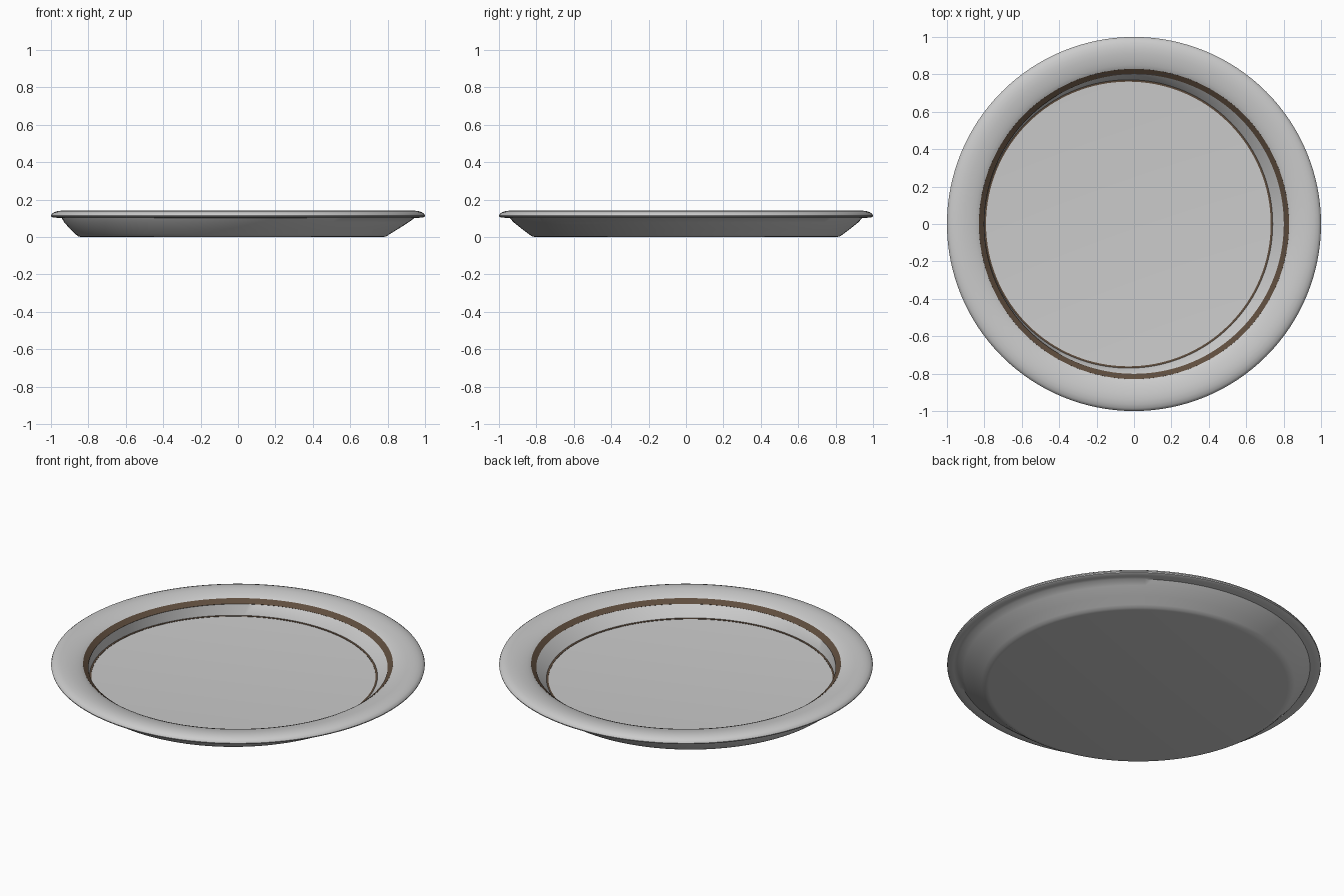
import bpy, bmesh, math

if "Cube" in bpy.data.objects:
    bpy.data.objects.remove(bpy.data.objects["Cube"])

SEGMENTS = 128
SHIFT = -0.03  # the well and foot sit slightly off-centre


def lathe(name, profile, closed=False, colour=None):
    """Turn (radius, z, x offset) points into a ring surface; cap or close its ends."""
    bm = bmesh.new()
    rings = []
    for r, z, dx in profile:
        rings.append([bm.verts.new((r * math.cos(a) + dx, r * math.sin(a), z))
                      for a in (2 * math.pi * i / SEGMENTS for i in range(SEGMENTS))])
    pairs = list(zip(rings, rings[1:]))
    if closed:
        pairs.append((rings[-1], rings[0]))
    for low, high in pairs:
        for i in range(SEGMENTS):
            j = (i + 1) % SEGMENTS
            bm.faces.new((low[i], low[j], high[j], high[i]))
    if not closed:
        bm.faces.new(rings[0])
        bm.faces.new(rings[-1])
    bmesh.ops.recalc_face_normals(bm, faces=bm.faces)
    mesh = bpy.data.meshes.new(name)
    bm.to_mesh(mesh)
    bm.free()
    obj = bpy.data.objects.new(name, mesh)
    bpy.context.collection.objects.link(obj)
    if colour:
        mesh.materials.append(colour)
    bpy.ops.object.select_all(action='DESELECT')
    obj.select_set(True)
    bpy.context.view_layer.objects.active = obj
    bpy.ops.object.shade_smooth_by_angle(angle=math.radians(35))
    return obj


brown = bpy.data.materials.new("brown_glaze")
brown.diffuse_color = (0.115, 0.075, 0.048, 1)
brown.use_nodes = True
brown.node_tree.nodes["Principled BSDF"].inputs["Base Color"].default_value = brown.diffuse_color

# Plate body: foot, flared outside, domed rim, then down into the well
lathe("plate_body", [
    (0.80, 0.0, SHIFT), (0.822, 0.003, SHIFT), (0.838, 0.014, SHIFT),
    (0.875, 0.042, SHIFT * 0.7), (0.92, 0.078, SHIFT * 0.3), (0.942, 0.101, 0),
    (0.965, 0.103, 0), (0.99, 0.105, 0), (0.998, 0.109, 0), (1.0, 0.115, 0),
    (0.996, 0.124, 0), (0.985, 0.132, 0), (0.965, 0.139, 0), (0.94, 0.142, 0),
    (0.91, 0.141, 0), (0.875, 0.135, 0), (0.85, 0.128, 0), (0.828, 0.119, 0),
    (0.803, 0.099, 0), (0.77, 0.036, SHIFT), (0.758, 0.035, SHIFT)])

# Brown line below the rim
lathe("rim_band", [(0.829, 0.120, 0), (0.801, 0.099, 0),
                   (0.805, 0.095, 0), (0.831, 0.115, 0)], True, brown)

# Thin brown line round the floor of the well
lathe("floor_band", [(0.772, 0.038, SHIFT), (0.761, 0.037, SHIFT),
                     (0.761, 0.033, SHIFT), (0.772, 0.033, SHIFT)], True, brown)
